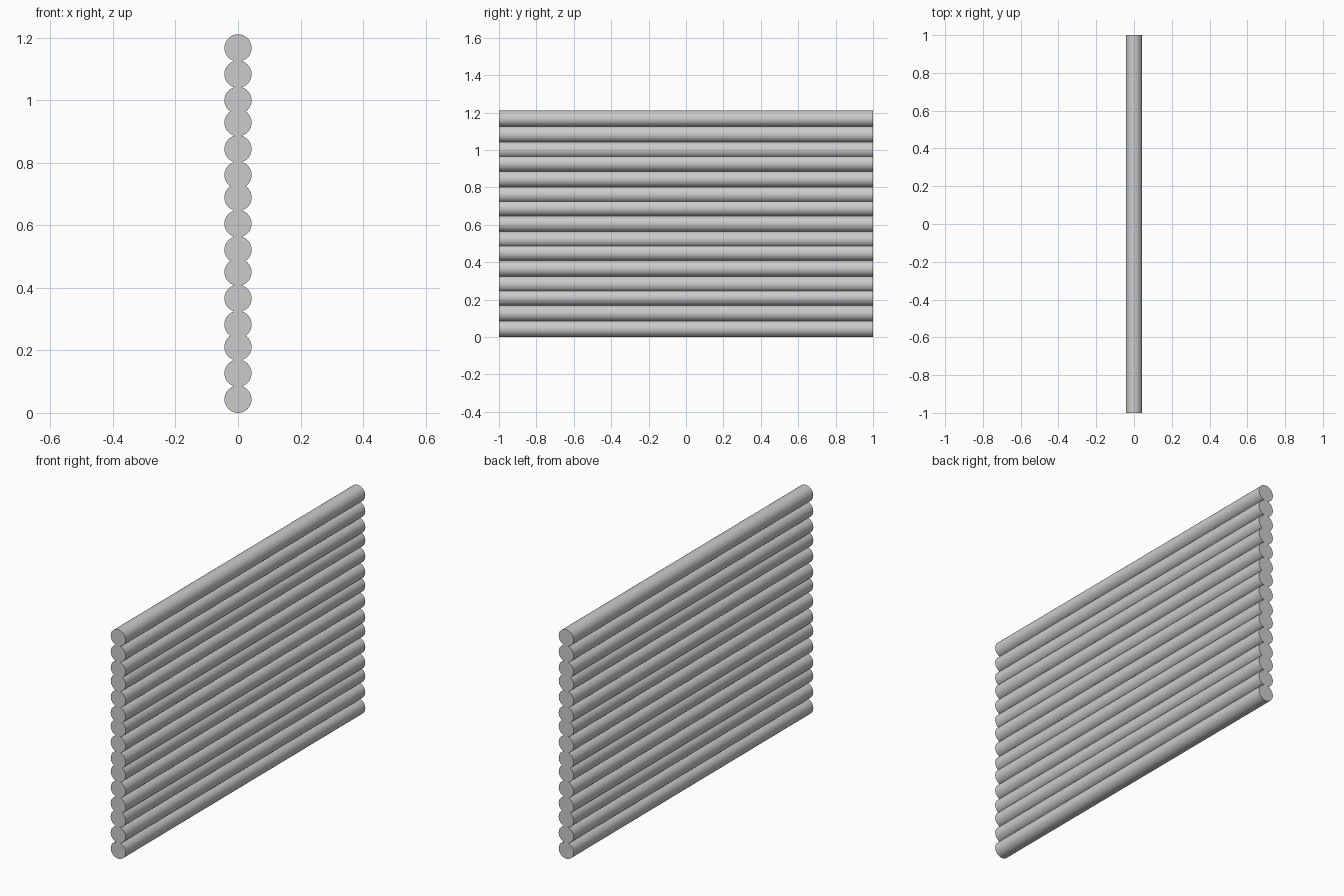
import bpy
from math import pi

if "Cube" in bpy.data.objects:
    bpy.data.objects.remove(bpy.data.objects["Cube"])

RADIUS = 0.0435
LENGTH = 2.0
PERIOD = 0.239                     # height of each bundle of three logs
OFFSETS = (0.0435, 0.127, 0.211)   # log centres within a bundle


def add_log(name, z):
    bpy.ops.mesh.primitive_cylinder_add(
        vertices=48, radius=RADIUS, depth=LENGTH,
        location=(0, 0, z), rotation=(pi / 2, 0, 0))
    log = bpy.context.object
    log.name = name
    bpy.ops.object.transform_apply(location=False, rotation=True, scale=False)
    bpy.ops.object.shade_smooth_by_angle(angle=pi / 6)


# Wall of stacked logs: five bundles of three
for bundle in range(5):
    for i, offset in enumerate(OFFSETS):
        add_log(f"wall_log_{bundle * 3 + i + 1:02d}", bundle * PERIOD + offset)
